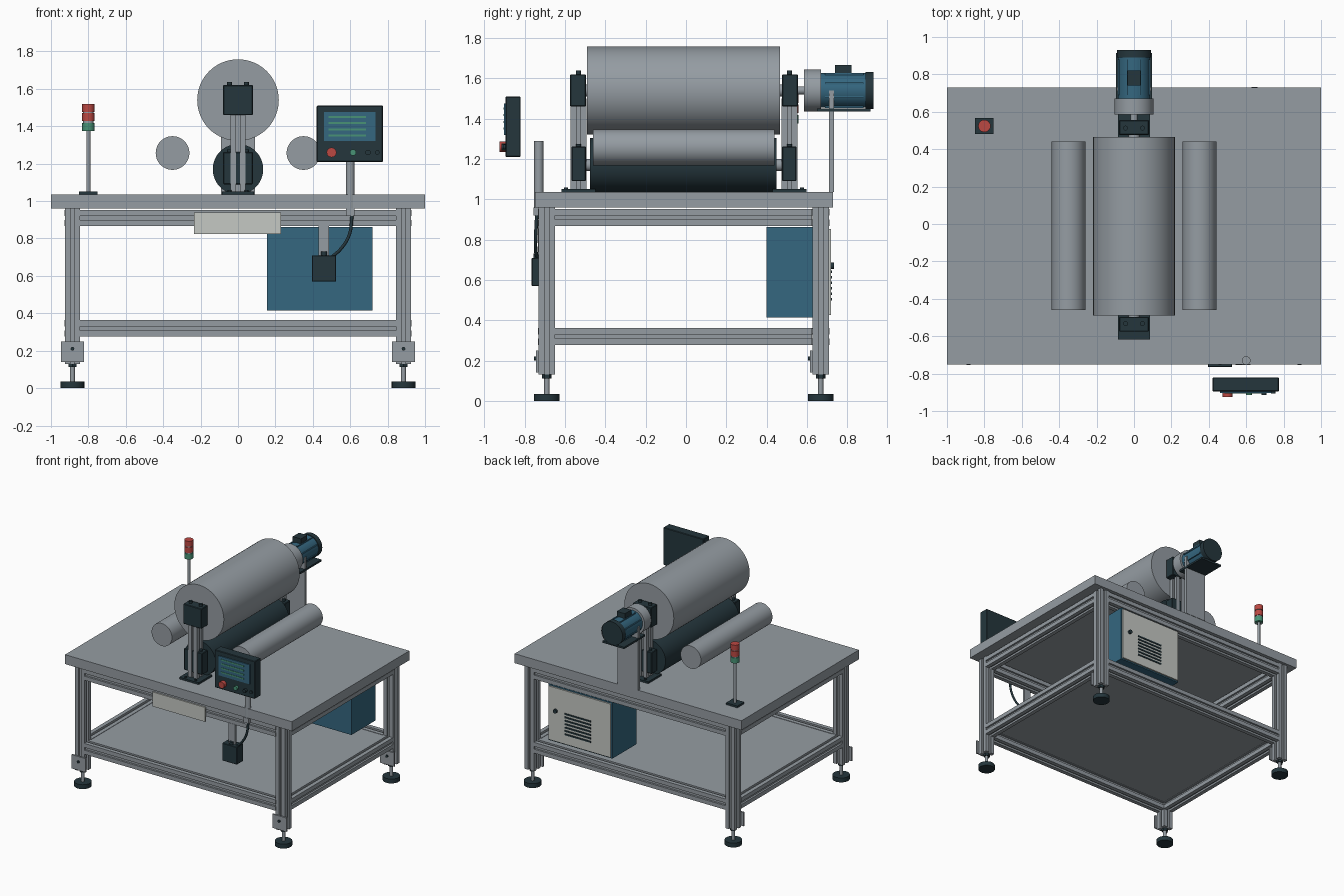
import bpy, bmesh, math
from mathutils import Vector, Matrix

if "Cube" in bpy.data.objects:
    bpy.data.objects.remove(bpy.data.objects["Cube"])


def mat(name, r, g, b):
    m = bpy.data.materials.new(name)
    m.diffuse_color = (r, g, b, 1)
    m.use_nodes = True
    m.node_tree.nodes["Principled BSDF"].inputs["Base Color"].default_value = m.diffuse_color
    return m


GREY = mat("aluminium grey", 0.30, 0.335, 0.365)
DARK = mat("dark slate", 0.018, 0.037, 0.046)
BLUE = mat("machine blue", 0.035, 0.135, 0.215)
PALE = mat("pale grey", 0.56, 0.58, 0.55)
RED = mat("signal red", 0.50, 0.065, 0.055)
GREEN = mat("signal green", 0.065, 0.29, 0.18)


def finish(name, bm, m, smooth=False):
    bmesh.ops.recalc_face_normals(bm, faces=bm.faces[:])
    me = bpy.data.meshes.new(name)
    bm.to_mesh(me)
    bm.free()
    me.materials.append(m)
    o = bpy.data.objects.new(name, me)
    bpy.context.collection.objects.link(o)
    if smooth:
        bpy.ops.object.select_all(action='DESELECT')
        o.select_set(True)
        bpy.context.view_layer.objects.active = o
        bpy.ops.object.shade_smooth_by_angle(angle=math.radians(35))
    return o


def box(name, x0, x1, y0, y1, z0, z1, m, bevel=0):
    bm = bmesh.new()
    bmesh.ops.create_cube(bm, size=1)
    for v in bm.verts:
        v.co = ((x0, x1)[v.co.x > 0], (y0, y1)[v.co.y > 0], (z0, z1)[v.co.z > 0])
    if bevel:
        bmesh.ops.bevel(bm, geom=bm.edges[:], offset=bevel, segments=1, affect='EDGES')
    return finish(name, bm, m)


AXES = {'x': Matrix.Rotation(math.pi / 2, 4, 'Y'),
        'y': Matrix.Rotation(-math.pi / 2, 4, 'X'), 'z': Matrix.Identity(4)}


def cyl(name, axis, centre, r, a, b, m, seg=32):
    """Cylinder along an axis from a to b; centre gives the other two coordinates in order."""
    c = list(centre)
    c.insert('xyz'.index(axis), (a + b) / 2)
    bm = bmesh.new()
    bmesh.ops.create_cone(bm, cap_ends=True, segments=seg, radius1=r, radius2=r, depth=b - a,
                          matrix=Matrix.Translation(c) @ AXES[axis])
    return finish(name, bm, m, True)


def slotted(name, axis, centre, half, a, b, m=GREY):
    """Slotted aluminium bar: square section with a groove in each side."""
    s, d = half * 0.25, half * 0.65
    side = [(half, -half), (half, -s), (d, -s), (d, s), (half, s)]
    pts = []
    for k in range(4):
        for u, v in side:
            for _ in range(k):
                u, v = -v, u
            pts.append((u, v))
    i = 'xyz'.index(axis)
    bm = bmesh.new()
    rings = []
    for t in (a, b):
        ring = []
        for u, v in pts:
            c = [centre[0] + u, centre[1] + v]
            c.insert(i, t)
            ring.append(bm.verts.new(c))
        bm.faces.new(ring)
        rings.append(ring)
    n = len(pts)
    for k in range(n):
        bm.faces.new((rings[0][k], rings[0][(k + 1) % n], rings[1][(k + 1) % n], rings[1][k]))
    return finish(name, bm, m)


# Table frame
LX, LF, LB = 0.885, -0.69, 0.668
box("table_top", -1, 1, -0.75, 0.73, 0.96, 1.035, GREY)
box("lower_shelf", -0.86, 0.86, -0.66, 0.64, 0.335, 0.36, GREY)
for z in (0.91, 0.32):
    for y in (LF, LB):
        slotted("long_beam", 'x', (y, z), 0.043, -0.845, 0.845)
    for x in (-LX, LX):
        slotted("cross_beam", 'y', (x, z), 0.043, -0.65, 0.626)

# Legs with levelling feet
for x in (-LX, LX):
    for y in (LF, LB):
        slotted("leg", 'z', (x, y), 0.041, 0.13, 0.96)
        box("foot_bracket", x - 0.062, x + 0.062, y - 0.053, y - 0.041, 0.14, 0.25, GREY)
        cyl("bracket_bolt", 'y', (x, 0.21), 0.01, y - 0.063, y - 0.05, DARK, 12)
        cyl("foot_nut", 'z', (x, y), 0.024, 0.112, 0.13, DARK, 6)
        cyl("foot_stem", 'z', (x, y), 0.013, 0.03, 0.13, GREY, 16)
        cyl("foot_pad", 'z', (x, y), 0.063, 0, 0.035, DARK)

# Rollers
cyl("main_roller", 'y', (0, 1.54), 0.218, -0.49, 0.465, GREY, 64)
cyl("drive_roller", 'y', (0, 1.17), 0.135, -0.475, 0.45, DARK, 48)
for x in (-0.35, 0.35):
    cyl("guide_roller", 'y', (x, 1.257), 0.09, -0.46, 0.44, GREY, 48)
for z in (1.54, 1.17):
    cyl("roller_shaft", 'y', (0, z), 0.03, -0.53, 0.51, GREY)


# Roller stands, front and back
for s in (-1, 1):
    c = -0.01 + s * 0.523

    def span(lo, hi):
        return sorted((c + s * lo, c + s * hi))
    box("stand_base", -0.085, 0.085, *span(-0.085, 0.085), 1.035, 1.05, DARK)
    slotted("stand_post", 'z', (0, c), 0.039, 1.05, 1.50)
    box("upper_bearing", -0.08, 0.08, *span(-0.037, 0.042), 1.46, 1.62, DARK, 0.004)
    box("lower_bearing", -0.08, 0.08, *span(-0.037, 0.034), 1.09, 1.262, DARK, 0.004)
    for x in (-0.045, 0.045):
        cyl("bearing_bolt", 'z', (x, c), 0.013, 1.61, 1.638, DARK, 12)
        cyl("bearing_bolt", 'z', (x, c), 0.013, 1.255, 1.275, DARK, 12)
        cyl("base_bolt", 'z', (x, c + s * 0.062), 0.01, 1.05, 1.058, DARK, 12)

# Motor and its support
cyl("motor_shaft", 'y', (0, 1.54), 0.02, 0.54, 0.60, GREY)
cyl("gearbox", 'y', (0, 1.54), 0.104, 0.585, 0.67, GREY, 48)
cyl("motor_body", 'y', (0, 1.54), 0.086, 0.67, 0.90, BLUE, 48)
cyl("fan_cover", 'y', (0, 1.54), 0.092, 0.89, 0.93, DARK, 48)
for k in range(8):
    a = math.pi * (k + 0.5) / 4
    fx, fz = 0.088 * math.cos(a), 1.54 + 0.088 * math.sin(a)
    box("cooling_fin", fx - 0.005, fx + 0.005, 0.69, 0.88, fz - 0.005, fz + 0.005, BLUE)
box("terminal_box", -0.036, 0.036, 0.74, 0.82, 1.60, 1.665, DARK)
box("motor_platform", -0.095, 0.095, 0.65, 0.915, 1.435, 1.45, DARK)
box("motor_support", -0.092, 0.092, 0.71, 0.733, 1.035, 1.54, GREY)

# Signal tower
TX, TY = -0.80, 0.524
box("tower_base", TX - 0.05, TX + 0.05, TY - 0.043, TY + 0.043, 1.035, 1.05, DARK)
cyl("tower_pole", 'z', (TX, TY), 0.011, 1.05, 1.38, GREY, 16)
cyl("tower_core", 'z', (TX, TY), 0.028, 1.375, 1.515, GREY, 24)
for z, m in ((1.375, GREEN), (1.427, RED), (1.477, RED)):
    cyl("signal_lamp", 'z', (TX, TY), 0.033, z, z + 0.043, m, 24)

# Control panel
box("panel_case", 0.42, 0.775, -0.895, -0.82, 1.21, 1.51, DARK, 0.004)
box("panel_screen", 0.46, 0.735, -0.903, -0.894, 1.32, 1.475, BLUE)
for z in (1.45, 1.417, 1.383, 1.35):
    box("screen_line", 0.485, 0.685, -0.906, -0.902, z - 0.005, z + 0.005, GREEN)
for x, r, y, m in ((0.50, 0.026, -0.925, RED), (0.615, 0.017, -0.915, GREEN),
                   (0.695, 0.014, -0.915, DARK), (0.745, 0.012, -0.905, DARK)):
    cyl("panel_button", 'y', (x, 1.26), r, y, -0.89, m, 24)
cyl("panel_pole", 'z', (0.6, -0.73), 0.023, 0.96, 1.29, GREY, 24)
box("pole_clamp", 0.578, 0.622, -0.755, -0.715, 0.92, 0.96, GREY)

# Switch box, its hanger and cable
box("switch_box", 0.395, 0.525, -0.765, -0.685, 0.57, 0.71, DARK, 0.003)
box("switch_hanger", 0.43, 0.487, -0.735, -0.715, 0.70, 0.87, GREY)
cyl("switch_gland", 'z', (0.46, -0.74), 0.015, 0.705, 0.73, DARK, 16)
cv = bpy.data.curves.new("panel_cable", 'CURVE')
cv.dimensions = '3D'
cv.bevel_depth = 0.009
cv.bevel_resolution = 2
cv.resolution_u = 8
sp = cv.splines.new('BEZIER')
path = [(0.61, -0.74, 0.925), (0.595, -0.745, 0.82), (0.55, -0.745, 0.745), (0.50, -0.735, 0.70)]
sp.bezier_points.add(len(path) - 1)
for p, co in zip(sp.bezier_points, path):
    p.co = co
    p.handle_left_type = p.handle_right_type = 'AUTO'
cv.materials.append(DARK)
bpy.context.collection.objects.link(bpy.data.objects.new("panel_cable", cv))

# Blank plate on the front beam
box("front_plate", -0.235, 0.23, -0.743, -0.733, 0.825, 0.94, PALE)

# Electrical cabinet with vented door at the back
box("cabinet", 0.155, 0.72, 0.40, 0.706, 0.415, 0.862, BLUE)
box("cabinet_door", 0.165, 0.71, 0.705, 0.718, 0.425, 0.852, PALE)
for k in range(7):
    z = 0.505 + 0.027 * k
    box("door_vent", 0.335, 0.565, 0.716, 0.723, z - 0.006, z + 0.006, DARK)
cyl("door_lock", 'y', (0.645, 0.67), 0.016, 0.715, 0.733, DARK, 20)
